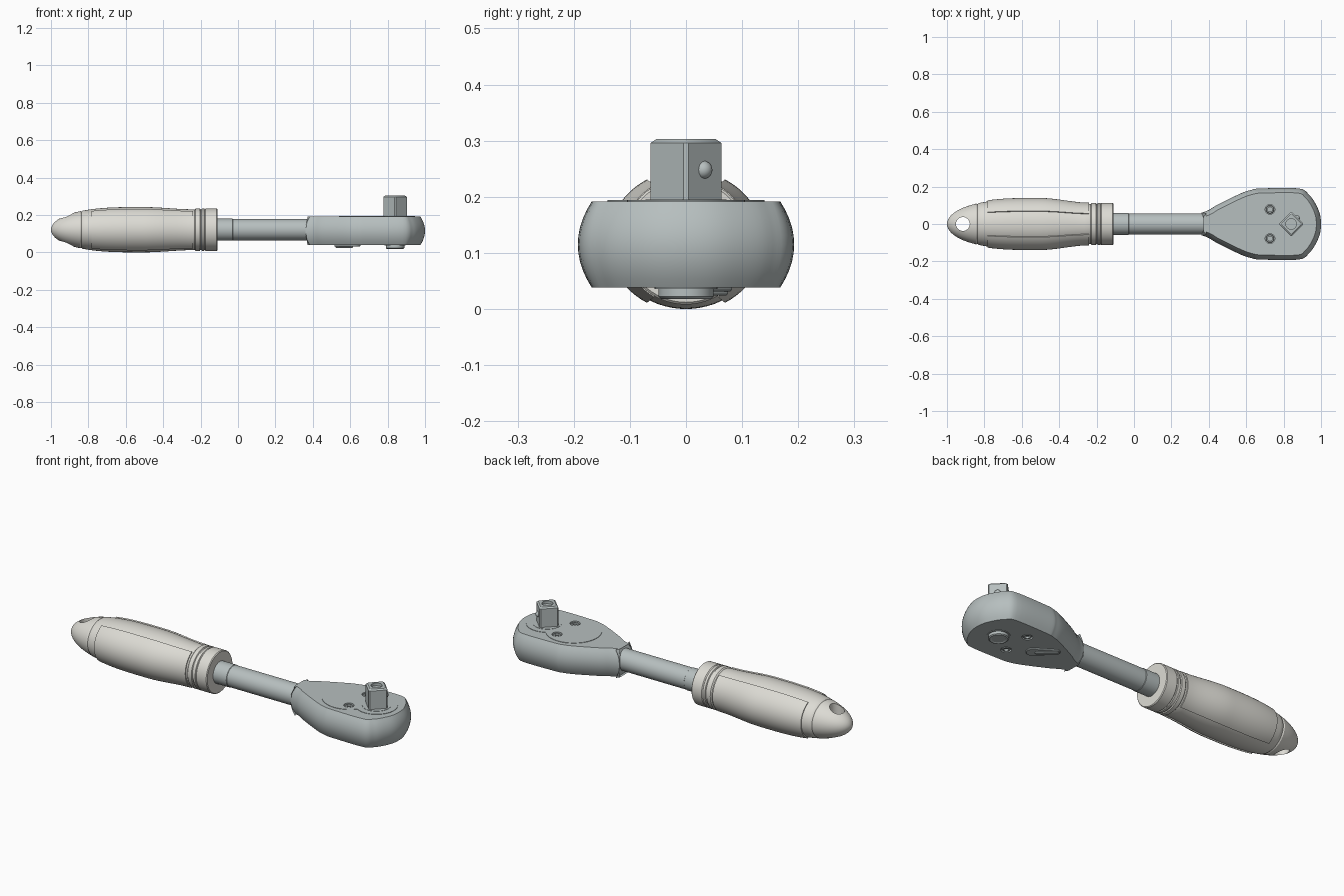
import bpy, bmesh
from math import sin, cos, pi, sqrt, radians
from mathutils import Vector

if "Cube" in bpy.data.objects:
    bpy.data.objects.remove(bpy.data.objects["Cube"])

ZC = 0.121      # height of the handle axis
DX = 0.84       # x of the square drive


def material(name, rgb):
    m = bpy.data.materials.new(name)
    m.diffuse_color = (*rgb, 1)
    m.use_nodes = True
    m.node_tree.nodes["Principled BSDF"].inputs["Base Color"].default_value = m.diffuse_color
    return m


GRIP = material("grip_plastic", (0.72, 0.71, 0.66))
STEEL = material("steel", (0.47, 0.52, 0.52))


def loft(name, rings, mat=STEEL, closed=True):
    """Skin a list of point rings; closed rings also get end caps."""
    bm = bmesh.new()
    vs = [[bm.verts.new(p) for p in r] for r in rings]
    n = len(rings[0])
    for a, b in zip(vs, vs[1:]):
        for i in range(n if closed else n - 1):
            j = (i + 1) % n
            bm.faces.new((a[i], a[j], b[j], b[i]))
    if closed:
        bm.faces.new(vs[0][::-1])
        bm.faces.new(vs[-1])
    bmesh.ops.recalc_face_normals(bm, faces=bm.faces)
    me = bpy.data.meshes.new(name)
    bm.to_mesh(me)
    bm.free()
    ob = bpy.data.objects.new(name, me)
    bpy.context.collection.objects.link(ob)
    me.materials.append(mat)
    return ob


def turned(name, x, y, profile, n=40):
    """Vertical turned part from (radius, z) pairs."""
    return loft(name, [[(x + r * cos(2 * pi * i / n), y + r * sin(2 * pi * i / n), z)
                        for i in range(n)] for r, z in profile])


def apply_mod(ob, kind, **props):
    m = ob.modifiers.new(kind, kind)
    for k, v in props.items():
        setattr(m, k, v)
    bpy.context.view_layer.objects.active = ob
    bpy.ops.object.modifier_apply(modifier=m.name)


def drill(ob, x, y, r, z0, z1):
    c = turned("cutter", x, y, [(r, z0), (r, z1)])
    c.hide_render = True
    apply_mod(ob, 'BOOLEAN', object=c, operation='DIFFERENCE', solver='EXACT')
    bpy.data.objects.remove(c)


# Handle surface: swelling oval body with a domed tip
def grip_point(x, ang, off=0.0):
    s = min(1, max(0, (x + 0.5) / 0.26))
    s = s * s * (3 - 2 * s)
    t = max(0, (-0.55 - x) / 0.45)
    tip = sqrt(max(0, 1 - t ** 2.6))
    ry = (0.133 - 0.025 * s) * tip + off
    rz = (0.121 - 0.012 * s) * tip + off
    return (x, ry * cos(ang), ZC + rz * sin(ang))


def round_ring(x, r, n=64):
    return [(x, r * cos(2 * pi * i / n), ZC + r * sin(2 * pi * i / n)) for i in range(n)]


stations = [(-0.55 - 0.45 * sin(pi / 2 * (1 - i / 20)), 0) for i in range(21)]
stations[0] = (-0.9998, 0)
stations = [s for s in stations if abs(s[0] + 0.837) > 0.008]
stations += [(-0.844, 0), (-0.837, -0.004), (-0.830, 0)]
stations += [(-0.55 + 0.31 * i / 12, 0) for i in range(1, 13)]
rings = [[grip_point(x, 2 * pi * i / 64, o) for i in range(64)] for x, o in sorted(stations)]
collar = [(-0.232, 0.107), (-0.226, 0.113), (-0.204, 0.113), (-0.201, 0.108), (-0.196, 0.108),
          (-0.193, 0.113), (-0.181, 0.113), (-0.178, 0.109), (-0.173, 0.113),
          (-0.114, 0.113), (-0.11, 0.109)]
rings += [round_ring(x, r) for x, r in collar]
handle = loft("handle", rings, GRIP)
drill(handle, -0.915, 0, 0.037, -0.1, 0.4)

# Raised grip panels on both sides
for side, mid in (("back", 0), ("front", pi)):
    grid = [[grip_point(-0.784 + 0.544 * i / 24, mid + radians(-60 + 120 * j / 24), 0.006)
             for j in range(25)] for i in range(25)]
    panel = loft("grip_panel_" + side, grid, GRIP, closed=False)
    apply_mod(panel, 'SOLIDIFY', thickness=0.02, offset=-1)

# Shaft
loft("shaft", [round_ring(x, r) for x, r in
               ((-0.14, 0.059), (-0.03, 0.059), (-0.028, 0.057), (0.42, 0.057))])

# Head outline, smoothed through a few points and mirrored
half = [(0.36, 0.06), (0.40, 0.075), (0.45, 0.105), (0.57, 0.163), (0.63, 0.183),
        (0.68, 0.19), (0.88, 0.19), (0.94, 0.155), (0.98, 0.095), (1.0, 0.035)]
pts = [Vector(p) for p in half]
pts = pts + [Vector((p.x, -p.y)) for p in reversed(pts)]
outline = []
for i in range(len(pts) - 1):
    p0, p1, p2, p3 = pts[max(i - 1, 0)], pts[i], pts[i + 1], pts[min(i + 2, len(pts) - 1)]
    for k in range(6):
        t = k / 6
        outline.append(0.5 * (2 * p1 + (p2 - p0) * t + (2 * p0 - 5 * p1 + 4 * p2 - p3) * t * t
                              + (3 * p1 - p0 - 3 * p2 + p3) * t ** 3))
outline.append(pts[-1])
xmax = max(p.x for p in outline)


def head_ring(t):
    n, ring = len(outline), []
    for i, p in enumerate(outline):
        d = (outline[(i + 1) % n] - outline[i - 1]).normalized()
        q = p + Vector((d.y, -d.x)) * 0.025 * t * t
        ring.append((max(0.36, q.x) - (xmax - 1) * (p.x > 0.9), q.y, 0.115 + 0.077 * t))
    return ring


head = loft("head", [head_ring(-1 + i / 5) for i in range(11)])

# Cover plate: outline of two overlapping discs
def plate_r(a):
    return max(d * cos(a) + sqrt(R * R - (d * sin(a)) ** 2) for d, R in ((-0.06, 0.14), (0.10, 0.105)))


plate = loft("cover_plate", [[(0.74 + plate_r(2 * pi * i / 120) * cos(2 * pi * i / 120),
                               plate_r(2 * pi * i / 120) * sin(2 * pi * i / 120), z)
                              for i in range(120)] for z in (0.185, 0.194)])

# Recessed socket screws, top and bottom
for y in (-0.078, 0.078):
    for ob in (head, plate):
        drill(ob, 0.727, y, 0.026, 0.176, 0.22)
    drill(head, 0.727, y, 0.026, 0.0, 0.05)
    for nm, z, s in (("top", 0.191, 1), ("bottom", 0.039, -1)):
        turned("screw_" + nm, 0.727, y, [(0.022, z - 0.02 * s), (0.022, z - 0.003 * s), (0.019, z),
                                         (0.012, z), (0.012, z - 0.01 * s)], 24)

# Square drive, turned 45 degrees, with chamfered corners, dimple and ball
turned("drive_ring", DX, 0, [(0.072, 0.185), (0.072, 0.1955)])


def square_ring(a, z, c=0.006):
    b = a - c
    oct8 = [(a, -b), (a, b), (b, a), (-b, a), (-a, b), (-a, -b), (-b, -a), (b, -a)]
    k = sqrt(0.5)
    return [(DX + (x - y) * k, (x + y) * k, z) for x, y in oct8]


drive = loft("square_drive", [square_ring(0.0475, 0.17), square_ring(0.0475, 0.296),
                              square_ring(0.040, 0.303)])
drill(drive, DX, 0, 0.028, 0.288, 0.35)
bpy.ops.mesh.primitive_uv_sphere_add(segments=24, ring_count=12, radius=0.016,
                                     location=(DX + 0.031, 0.031, 0.248))
ball = bpy.context.object
ball.name = "detent_ball"
ball.data.materials.append(STEEL)

# Release button under the head
turned("release_button", DX, 0, [(0.056, 0.05), (0.056, 0.036), (0.049, 0.036), (0.049, 0.022),
                                 (0.044, 0.018), (0.036, 0.018), (0.033, 0.020)])

# Direction lever: tapered pad running diagonally, with a raised thumb rib
def pad(name, p, q, rp, rq, z0, z1):
    p, q = Vector(p), Vector(q)
    d = (q - p).normalized()
    e = Vector((-d.y, d.x))
    def ring(z, inset):
        out = []
        for c, r, s in ((p, rp, -1), (q, rq, 1)):
            for i in range(13):
                a = -pi / 2 + pi * i / 12
                v = c + s * (d * cos(a) + e * sin(a)) * (r - inset)
                out.append((v.x, v.y, z))
        return out
    return loft(name, [ring(z0, 0), ring(z1 + 0.003, 0), ring(z1, 0.003)])


pad("direction_lever", (0.62, -0.008), (0.535, 0.062), 0.034, 0.02, 0.05, 0.031)
pad("lever_rib", (0.605, 0.005), (0.535, 0.062), 0.01, 0.013, 0.04, 0.024)

# Smooth shading with crisp edges
bpy.ops.object.select_all(action='SELECT')
bpy.ops.object.shade_smooth_by_angle(angle=radians(30))
